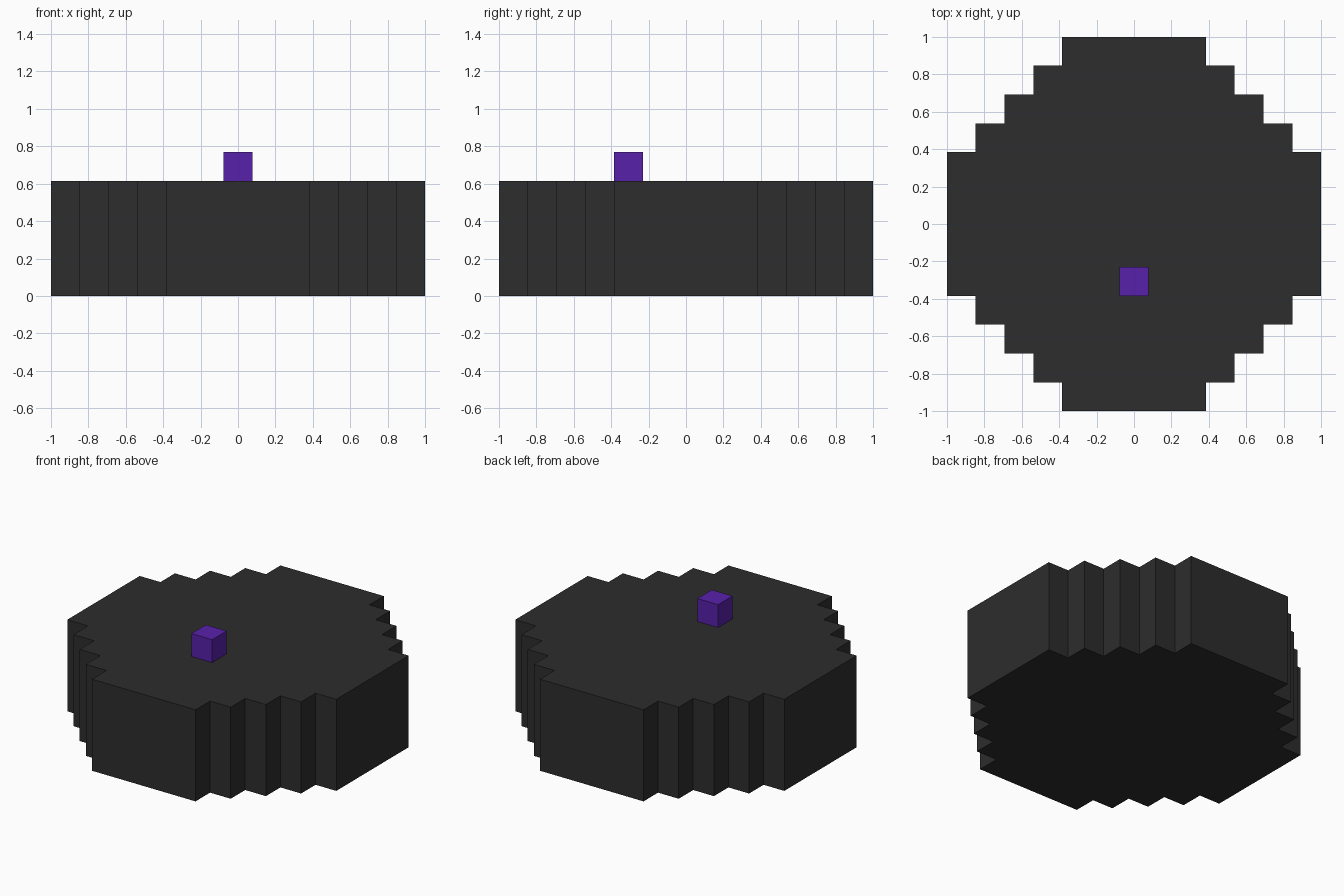
import bpy
import bmesh
from mathutils import Vector

if "Cube" in bpy.data.objects:
    bpy.data.objects.remove(bpy.data.objects["Cube"], do_unlink=True)

U = 2 / 13  # one block


def material(name, colour):
    mat = bpy.data.materials.new(name)
    mat.use_nodes = True
    mat.diffuse_color = colour
    mat.node_tree.nodes["Principled BSDF"].inputs["Base Color"].default_value = colour
    return mat


def prism(name, outline, z0, z1, mat):
    """Extrude a flat outline, given in blocks, from z0 up to z1."""
    bm = bmesh.new()
    base = bm.faces.new([bm.verts.new((x * U, y * U, z0 * U)) for x, y in outline])
    top = bmesh.ops.extrude_face_region(bm, geom=[base], use_keep_orig=True)
    verts = [g for g in top["geom"] if isinstance(g, bmesh.types.BMVert)]
    bmesh.ops.translate(bm, verts=verts, vec=Vector((0, 0, (z1 - z0) * U)))
    bmesh.ops.recalc_face_normals(bm, faces=bm.faces)
    mesh = bpy.data.meshes.new(name)
    bm.to_mesh(mesh)
    bm.free()
    mesh.materials.append(mat)
    obj = bpy.data.objects.new(name, mesh)
    bpy.context.collection.objects.link(obj)
    return obj


charcoal = material("charcoal", (0.026, 0.026, 0.026, 1))
purple = material("purple", (0.098, 0.015, 0.40, 1))

# Stepped round slab: one staircase corner, turned four times
corner = [(6.5, 2.5)]
for i in range(4):
    x, y = corner[-1]
    corner += [(x - 1, y), (x - 1, y + 1)]
outline = []
for turn in range(4):
    outline += corner
    corner = [(-y, x) for x, y in corner]
prism("stepped_base", outline, 0, 4, charcoal)

# Small block standing on the slab, towards the front
block = [(-0.5, -2.5), (0.5, -2.5), (0.5, -1.5), (-0.5, -1.5)]
prism("top_block", block, 4, 5, purple)
